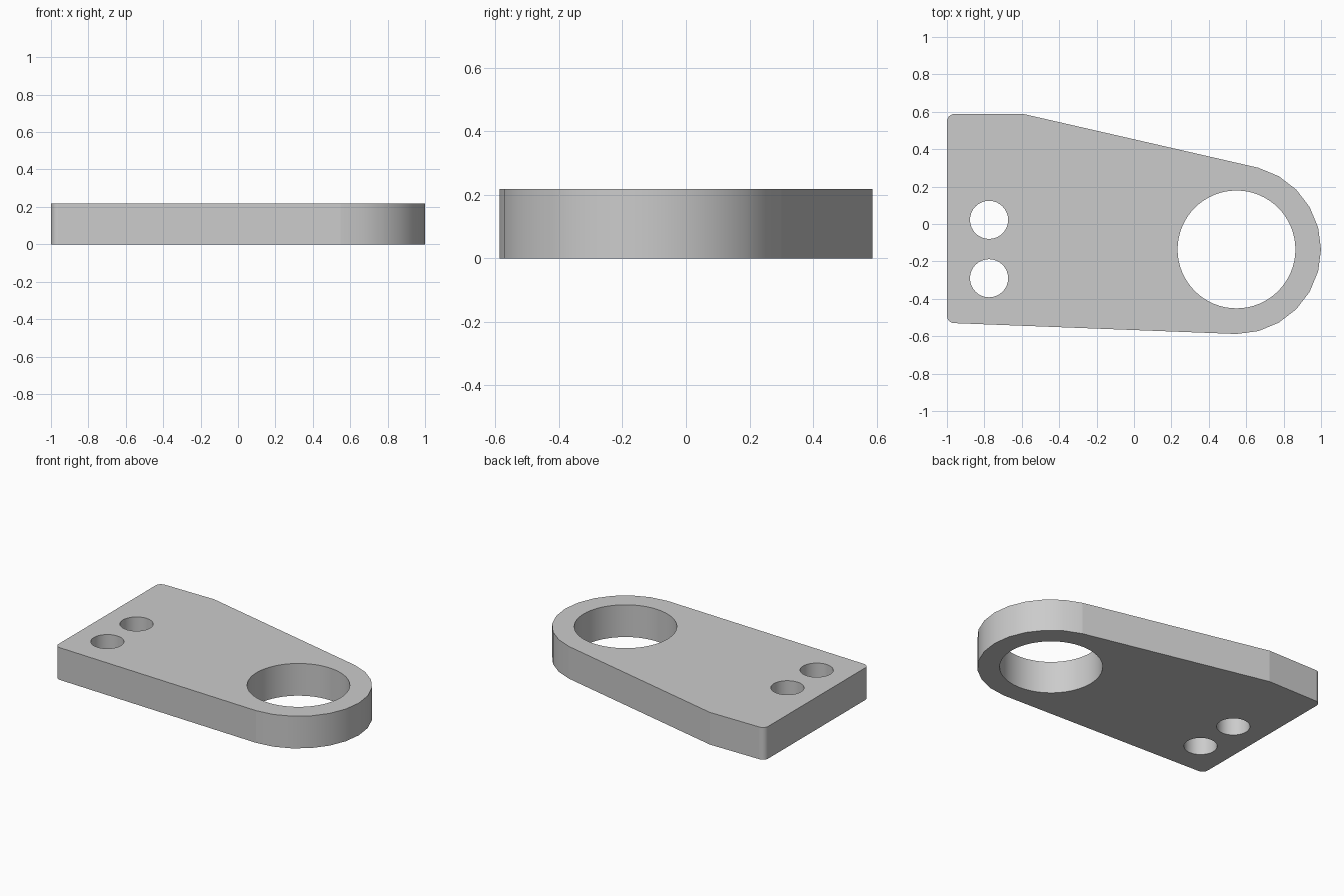
import bpy
import bmesh
from math import cos, sin, radians, pi

THICKNESS = 0.218
EYE = (0.548, -0.136)      # centre of the large rounded end

cube = bpy.data.objects.get("Cube")
if cube:
    bpy.data.objects.remove(cube, do_unlink=True)


def arc(center, radius, start, end, steps):
    """Points along an arc, angles in degrees, both ends included."""
    angles = [radians(start + (end - start) * i / steps) for i in range(steps + 1)]
    return [(center[0] + radius * cos(a), center[1] + radius * sin(a)) for a in angles]


def add_loop(bm, points):
    verts = [bm.verts.new((x, y, 0)) for x, y in points]
    return [bm.edges.new((v, verts[i - 1])) for i, v in enumerate(verts)]


# Outer profile: rounded end, slanted upper side, two small rounded corners
outline = arc(EYE, 0.452, -90, 75, 11)
outline.append((-0.59, 0.588))
outline += arc((-0.96, 0.548), 0.04, 90, 180, 6)
outline += arc((-0.96, -0.49), 0.04, 180, 268, 6)

# Large bore and two bolt holes: centre, radius, segments
holes = [(EYE, 0.315, 64),
         ((-0.775, 0.022), 0.102, 32),
         ((-0.775, -0.29), 0.102, 32)]

bm = bmesh.new()
edges = add_loop(bm, outline)
for center, radius, count in holes:
    edges += add_loop(bm, arc(center, radius, 0, 360, count)[:-1])

# Fill the profile around the holes and give it thickness
bmesh.ops.triangle_fill(bm, edges=edges, use_beauty=True)
raised = bmesh.ops.extrude_face_region(bm, geom=bm.faces[:], use_keep_orig=True)
top = [g for g in raised["geom"] if isinstance(g, bmesh.types.BMVert)]
bmesh.ops.translate(bm, verts=top, vec=(0, 0, THICKNESS))
bmesh.ops.recalc_face_normals(bm, faces=bm.faces[:])

# Smooth curved walls, crisp rims and flat straight sides
for face in bm.faces:
    face.smooth = True
for edge in bm.edges:
    wide = any(abs(f.normal.z) < 0.5 and f.calc_area() > 0.2 * THICKNESS
               for f in edge.link_faces)
    edge.smooth = not wide and edge.calc_face_angle(pi) < radians(30)

mesh = bpy.data.meshes.new("bracket_plate")
bm.to_mesh(mesh)
bm.free()

# Plain grey finish
grey = bpy.data.materials.new("light_grey")
grey.use_nodes = True
color = (0.6, 0.6, 0.6, 1)
grey.diffuse_color = color
grey.node_tree.nodes["Principled BSDF"].inputs["Base Color"].default_value = color
mesh.materials.append(grey)

plate = bpy.data.objects.new("bracket_plate", mesh)
bpy.context.collection.objects.link(plate)
